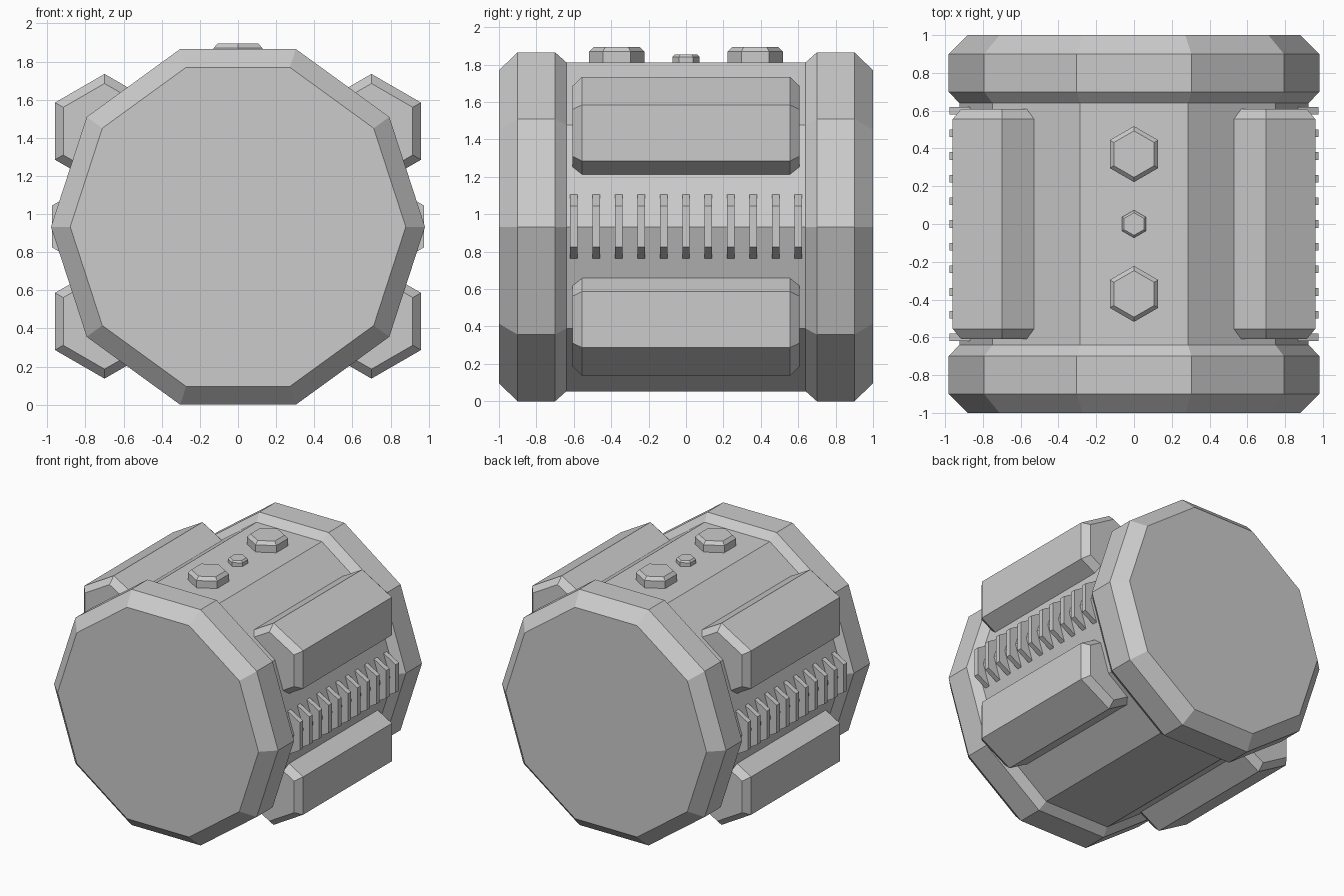
import bpy, bmesh
from math import sin, cos, pi, radians
from mathutils import Vector, Matrix

if "Cube" in bpy.data.objects:
    bpy.data.objects.remove(bpy.data.objects["Cube"])


def lathe(name, sides, profile, turn=0.0, loc=(0, 0, 0), along_y=True):
    """Low-poly prism through rings of (position along axis, radius)."""
    bm = bmesh.new()
    rings = []
    for pos, r in profile:
        ring = []
        for i in range(sides):
            a = turn + 2 * pi * i / sides
            u, v = r * cos(a), r * sin(a)
            ring.append(bm.verts.new((u, pos, v) if along_y else (u, v, pos)))
        rings.append(ring)
    for a, b in zip(rings, rings[1:]):
        for i in range(sides):
            j = (i + 1) % sides
            bm.faces.new((a[i], a[j], b[j], b[i]))
    bm.faces.new(rings[0])
    bm.faces.new(rings[-1])
    bmesh.ops.recalc_face_normals(bm, faces=bm.faces)
    mesh = bpy.data.meshes.new(name)
    bm.to_mesh(mesh)
    bm.free()
    ob = bpy.data.objects.new(name, mesh)
    ob.location = loc
    bpy.context.collection.objects.link(ob)
    return ob


MID = 0.933       # height of the barrel axis
HEX = radians(30)  # hexagon with a corner pointing up

# Ten-sided barrel with chamfered end flanges
half = [(1.0, 0.88), (0.9, 0.981), (0.7, 0.981), (0.64, 0.925)]
lathe("barrel", 10, [(-y, r) for y, r in half] + half[::-1], loc=(0, 0, MID))

for side, sx in (("right", 1), ("left", -1)):
    # Hexagonal side pods, upper and lower
    for level, z in (("upper", 1.435), ("lower", 0.437)):
        lathe(f"{level}_{side}_pod", 6,
              [(-0.608, 0.25), (-0.555, 0.30), (0.555, 0.30), (0.608, 0.25)],
              HEX, (0.70 * sx, 0, z))
    # Row of cooling fins between the pods
    for i in range(11):
        lathe(f"{side}_fin_{i + 1}", 6, [(-0.02, 0.22), (0.02, 0.22)],
              HEX, (0.785 * sx, -0.6 + 0.12 * i, 0.935))

# Hexagonal bolts on top
for name, y, r, top, bevel in (("front_bolt", -0.37, 0.148, 1.895, 0.025),
                               ("centre_bolt", 0, 0.073, 1.855, 0.013),
                               ("back_bolt", 0.37, 0.148, 1.895, 0.025)):
    lathe(name, 6, [(1.75, r), (top - bevel, r), (top, r - bevel)],
          HEX, (0, y, 0), along_y=False)
